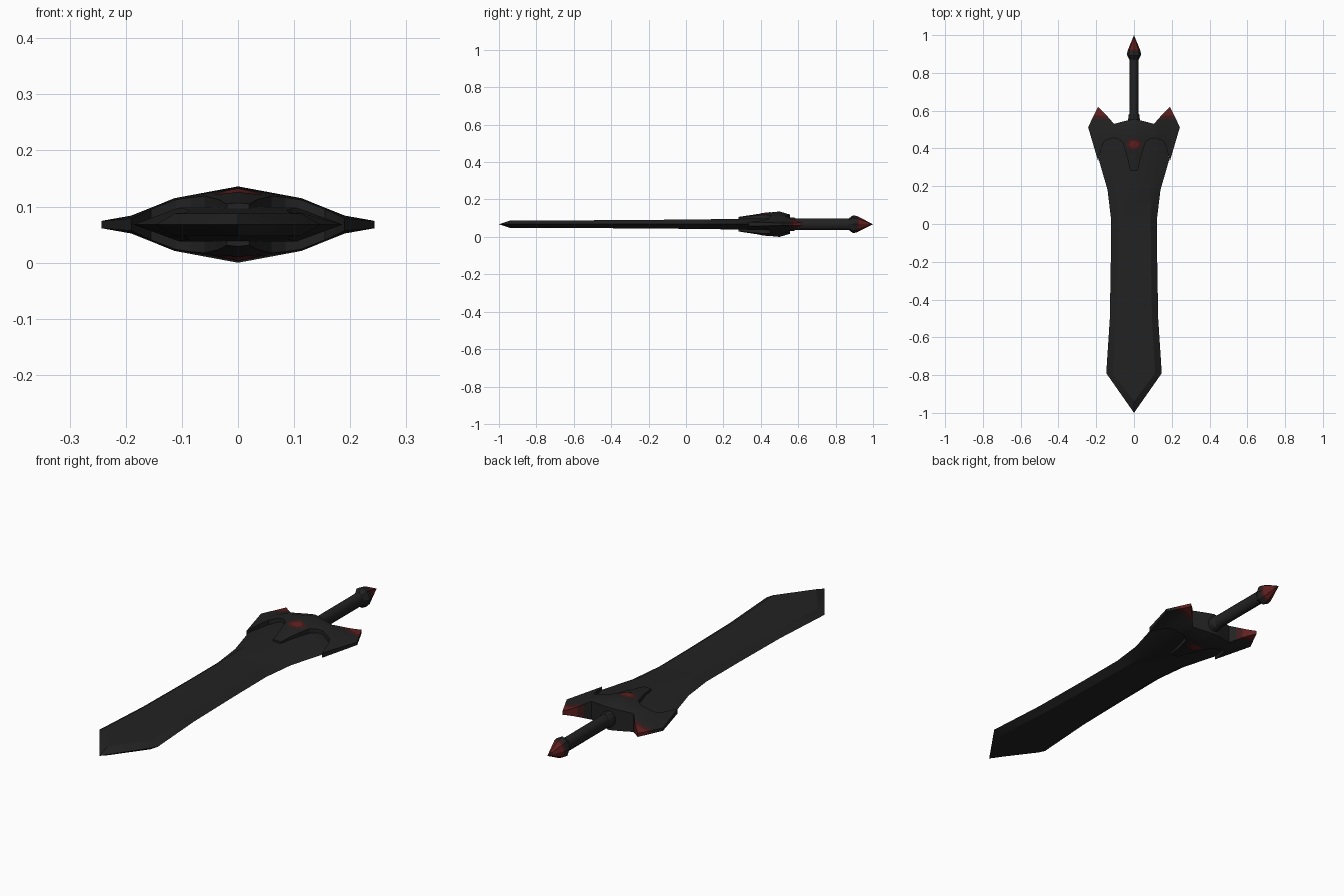
import bpy, bmesh, math
from mathutils import Vector

old = bpy.data.objects.get("Cube")
if old:
    bpy.data.objects.remove(old)

MID = 0.068  # height of the sword's middle plane


def material(name, rgb):
    m = bpy.data.materials.new(name)
    m.use_nodes = True
    m.diffuse_color = (*rgb, 1)
    bsdf = m.node_tree.nodes["Principled BSDF"]
    bsdf.inputs["Base Color"].default_value = (*rgb, 1)
    bsdf.inputs["Roughness"].default_value = 0.8
    return m


MATS = [material("charcoal", (0.016, 0.016, 0.016)),
        material("dark red", (0.05, 0.011, 0.011)),
        material("red", (0.12, 0.014, 0.014))]


def finish(name, bm, rule=None, cuts=(), angle=25):
    """Clean the mesh, cut colour borders across y, colour faces by rule."""
    bmesh.ops.remove_doubles(bm, verts=bm.verts, dist=0.0003)
    for y in cuts:
        bmesh.ops.bisect_plane(bm, geom=bm.verts[:] + bm.edges[:] + bm.faces[:],
                               plane_co=(0, y, 0), plane_no=(0, 1, 0))
    bmesh.ops.recalc_face_normals(bm, faces=bm.faces)
    if rule:
        for f in bm.faces:
            f.material_index = rule(f.calc_center_median())
    mesh = bpy.data.meshes.new(name)
    bm.to_mesh(mesh)
    bm.free()
    for m in MATS:
        mesh.materials.append(m)
    ob = bpy.data.objects.new(name, mesh)
    bpy.context.collection.objects.link(ob)
    ob.location.z = MID
    bpy.ops.object.select_all(action='DESELECT')
    ob.select_set(True)
    bpy.context.view_layer.objects.active = ob
    bpy.ops.object.shade_smooth_by_angle(angle=math.radians(angle))
    return ob


def loft(name, rings, **kw):
    """Skin a row of closed rings and cap both ends."""
    bm = bmesh.new()
    loops = [[bm.verts.new(p) for p in r] for r in rings]
    for a, b in zip(loops, loops[1:]):
        for i in range(len(a)):
            j = (i + 1) % len(a)
            bm.faces.new((a[i], a[j], b[j], b[i]))
    bm.faces.new(loops[0])
    bm.faces.new(loops[-1])
    return finish(name, bm, **kw)


def oval(y, rx, rz, n):
    return [(rx * math.cos(i * math.tau / n), y, rz * math.sin(i * math.tau / n))
            for i in range(n)]


def lerp(points, v):
    """Piecewise linear curve through (input, output) points."""
    for (a, p), (b, q) in zip(points, points[1:]):
        if v <= b:
            return p + (q - p) * max(0, v - a) / (b - a)
    return points[-1][1]


# Blade: flat middle with bevelled edges (y, half width, flat half width, half thickness)
blade = [(-1, 0, 0, 0), (-0.94, 0.042, 0, 0.02), (-0.79, 0.147, 0.112, 0.02),
         (-0.5, 0.128, 0.095, 0.021), (-0.2, 0.123, 0.09, 0.023),
         (0.03, 0.122, 0.088, 0.025), (0.18, 0.14, 0.09, 0.027),
         (0.34, 0.186, 0.105, 0.03), (0.48, 0.165, 0.1, 0.03)]
loft("blade", [[(-w, y, 0), (-f, y, t), (f, y, t), (w, y, 0), (f, y, -t), (-f, y, -t)]
               for y, w, f, t in blade])

# Guard: edge curves and domed height
UPPER = [(0, 0.555), (0.03, 0.55), (0.106, 0.53), (0.145, 0.575), (0.19, 0.62), (0.243, 0.513)]
LOWER = [(0, 0.28), (0.02, 0.28), (0.035, 0.35), (0.06, 0.43), (0.085, 0.45), (0.11, 0.455),
         (0.155, 0.44), (0.17, 0.41), (0.19, 0.333), (0.243, 0.513)]
DOME = [(0, 0.068), (0.113, 0.047), (0.19, 0.016), (0.243, 0.007)]
SLOPE = [(0.27, 0.55), (0.42, 0.88), (0.5, 1), (0.545, 0.8), (0.62, 0.5)]


def height(x, y):
    return lerp(DOME, abs(x)) * lerp(SLOPE, y)


half = sorted({p[0] for p in UPPER + LOWER + DOME})
xs = [-x for x in half[:0:-1]] + half
rings = []
for x in xs:
    lo, up = lerp(LOWER, abs(x)), lerp(UPPER, abs(x))
    ys = [lo] + [min(max(y, lo), up) for y in (0.35, 0.42, 0.5, 0.545)] + [up]
    rings.append([(x, y, height(x, y)) for y in ys] +
                 [(x, y, -height(x, y)) for y in reversed(ys)])


def horn_colour(c):
    if abs(c.x) < 0.12 or c.y < 0.555:
        return 0
    return 2 if c.y > 0.575 else 1


loft("guard", rings, rule=horn_colour, cuts=(0.555, 0.575))

# Gems: thin oval plates following the guard on both faces
for side, label in ((1, "top"), (-1, "bottom")):
    bm = bmesh.new()
    n = 24
    loops = []
    for k in (0, 0.3, 0.6, 1):
        loop = []
        for i in range(n):
            a = i * math.tau / n
            x, y = 0.042 * k * math.cos(a), 0.422 + 0.03 * k * math.sin(a)
            loop.append(bm.verts.new((x, y, side * (height(x, y) + 0.0015))))
        loops.append(loop)
    for a, b in zip(loops, loops[1:]):
        for i in range(n):
            j = (i + 1) % n
            bm.faces.new((a[i], a[j], b[j], b[i]))
    gem = finish(label + "_gem", bm, rule=lambda c: 2 if
                 Vector((c.x / 0.042, (c.y - 0.422) / 0.03)).length < 0.6 else 1)
    # open plate: point its faces outward
    if gem.data.polygons[0].normal.z * side < 0:
        gem.data.flip_normals()

# Grip with a collar against the guard
loft("collar", [oval(y, rx, rz, 12) for y, rx, rz in
                ((0.5, 0.032, 0.036), (0.575, 0.03, 0.036), (0.585, 0.024, 0.032))])
loft("grip", [oval(y, 0.024, 0.031, 12) for y in (0.56, 0.89)], angle=40)

# Pommel: faceted spike with a red point
loft("pommel", [oval(y, rx, rz, 8) for y, rx, rz in
                ((0.87, 0.024, 0.031), (0.893, 0.037, 0.048),
                 (0.915, 0.035, 0.043), (1, 0, 0))],
     rule=lambda c: 0 if c.y < 0.912 else 1 if c.y < 0.925 or c.y > 0.982 else 2,
     cuts=(0.925, 0.975))
